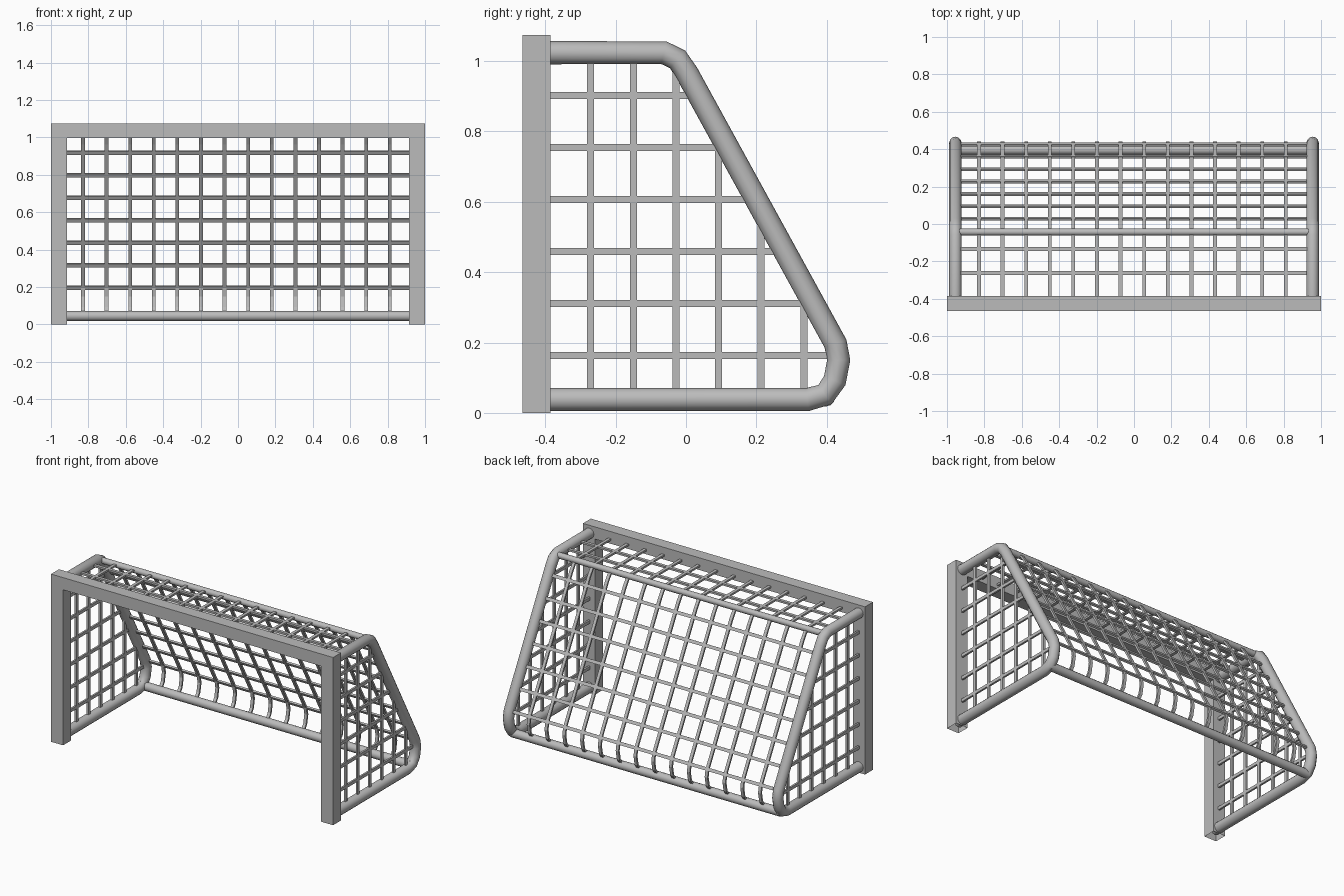
import bpy, bmesh, math
from mathutils import Vector

cube = bpy.data.objects.get("Cube")
if cube:
    bpy.data.objects.remove(cube, do_unlink=True)

grey = bpy.data.materials.new("light grey metal")
grey.use_nodes = True
colour = (0.5, 0.5, 0.5, 1)
grey.diffuse_color = colour
grey.node_tree.nodes["Principled BSDF"].inputs["Base Color"].default_value = colour

SIDE_X = 0.955
STRAND = 0.02
THIN = 0.012

# Side outline in (y, z), shared by the tubes and the net
outline = [(-0.42, 1.024), (-0.063, 1.024), (-0.024, 1.005), (0.003, 0.965),
           (0.425, 0.197), (0.434, 0.15), (0.423, 0.092), (0.395, 0.052),
           (0.345, 0.038), (-0.42, 0.038)]
slope_top, slope_end = Vector(outline[3]), Vector(outline[4])
slope = (slope_end - slope_top).normalized()


def finish(name, bm):
    bmesh.ops.recalc_face_normals(bm, faces=bm.faces[:])
    mesh = bpy.data.meshes.new(name)
    bm.to_mesh(mesh)
    bm.free()
    mesh.materials.append(grey)
    obj = bpy.data.objects.new(name, mesh)
    bpy.context.collection.objects.link(obj)
    return obj


def tube(name, points, radius):
    curve = bpy.data.curves.new(name, "CURVE")
    curve.dimensions = "3D"
    curve.bevel_depth = radius
    curve.bevel_resolution = 4
    curve.use_fill_caps = True
    spline = curve.splines.new("POLY")
    spline.points.add(len(points) - 1)
    for p, co in zip(spline.points, points):
        p.co = (*co, 1)
    obj = bpy.data.objects.new(name, curve)
    bpy.context.collection.objects.link(obj)
    bpy.ops.object.select_all(action="DESELECT")
    obj.select_set(True)
    bpy.context.view_layer.objects.active = obj
    bpy.ops.object.convert(target="MESH")
    obj = bpy.context.object
    obj.data.materials.clear()
    obj.data.materials.append(grey)
    bpy.ops.object.shade_smooth_by_angle(angle=math.radians(35))


def ribbon(bm, path, x0, x1, thickness):
    """Flat strand following a (y, z) path, spanning x0 to x1."""
    pts = [Vector(p) for p in path]
    rings = []
    for i, p in enumerate(pts):
        before = (p - pts[i - 1]).normalized() if i else None
        after = (pts[i + 1] - p).normalized() if i < len(pts) - 1 else None
        d = ((before or after) + (after or before)).normalized()
        n = Vector((-d.y, d.x)) * thickness / 2
        a, b = p + n, p - n
        rings.append([bm.verts.new(c) for c in
                      ((x0, *a), (x1, *a), (x1, *b), (x0, *b))])
    for r, s in zip(rings, rings[1:]):
        for k in range(4):
            j = (k + 1) % 4
            bm.faces.new((r[k], r[j], s[j], s[k]))
    bm.faces.new(rings[0])
    bm.faces.new(rings[-1])


# Square front frame, hollow at the feet
bm = bmesh.new()
inner, beam = 0.915, 0.997
profile = [(-1, 0), (-1, 1.075), (1, 1.075), (1, 0),
           (inner, 0), (inner, beam), (-inner, beam), (-inner, 0)]
front = [bm.verts.new((x, -0.465, z)) for x, z in profile]
back = [bm.verts.new((x, -0.385, z)) for x, z in profile]
bm.faces.new(front)
bm.faces.new(back)
for i in range(8):
    j = (i + 1) % 8
    if profile[i][1] or profile[j][1]:
        bm.faces.new((front[i], front[j], back[j], back[i]))
finish("front_frame", bm)

# Bent side tubes and cross tubes
for side, sx in (("left", 1), ("right", -1)):
    tube(side + "_side_tube", [(sx * SIDE_X, y, z) for y, z in outline], 0.033)
for name, y, z, r in (("upper_cross_tube", -0.043, 1.02, 0.019),
                      ("lower_cross_tube", 0.397, 0.045, 0.027)):
    tube(name, [(-SIDE_X, y, z), (SIDE_X, y, z)], r)

# Roof and back net: bent strands, then cross strands
bm = bmesh.new()
for i in range(14):
    x = -0.829 + 0.1262 * i
    ribbon(bm, outline[:8], x - STRAND / 2, x + STRAND / 2, THIN)
for y in (-0.262, -0.134):
    ribbon(bm, [(y - STRAND / 2, 1.024), (y + STRAND / 2, 1.024)],
           -SIDE_X, SIDE_X, THIN)
for i in range(7):
    c = slope_top + slope * (0.053 + 0.1373 * i)
    ribbon(bm, [c - slope * STRAND / 2, c + slope * STRAND / 2],
           -SIDE_X, SIDE_X, THIN)
finish("back_net", bm)

# Side nets, trimmed along the sloping tube
for side, sx in (("left", 1), ("right", -1)):
    bm = bmesh.new()
    x0, x1 = sx * SIDE_X - THIN / 2, sx * SIDE_X + THIN / 2
    for i in range(6):
        y = -0.271 + 0.1212 * i
        top = min(1.024, slope_top.y + (y - slope_top.x) * slope.y / slope.x)
        ribbon(bm, [(y, 0.038), (y, top)], x0, x1, STRAND)
        z = 0.1636 + 0.1477 * i
        end = min(0.43, slope_top.x + (z - slope_top.y) * slope.x / slope.y)
        ribbon(bm, [(-0.4, z), (end, z)], x0, x1, STRAND)
    finish(side + "_side_net", bm)
